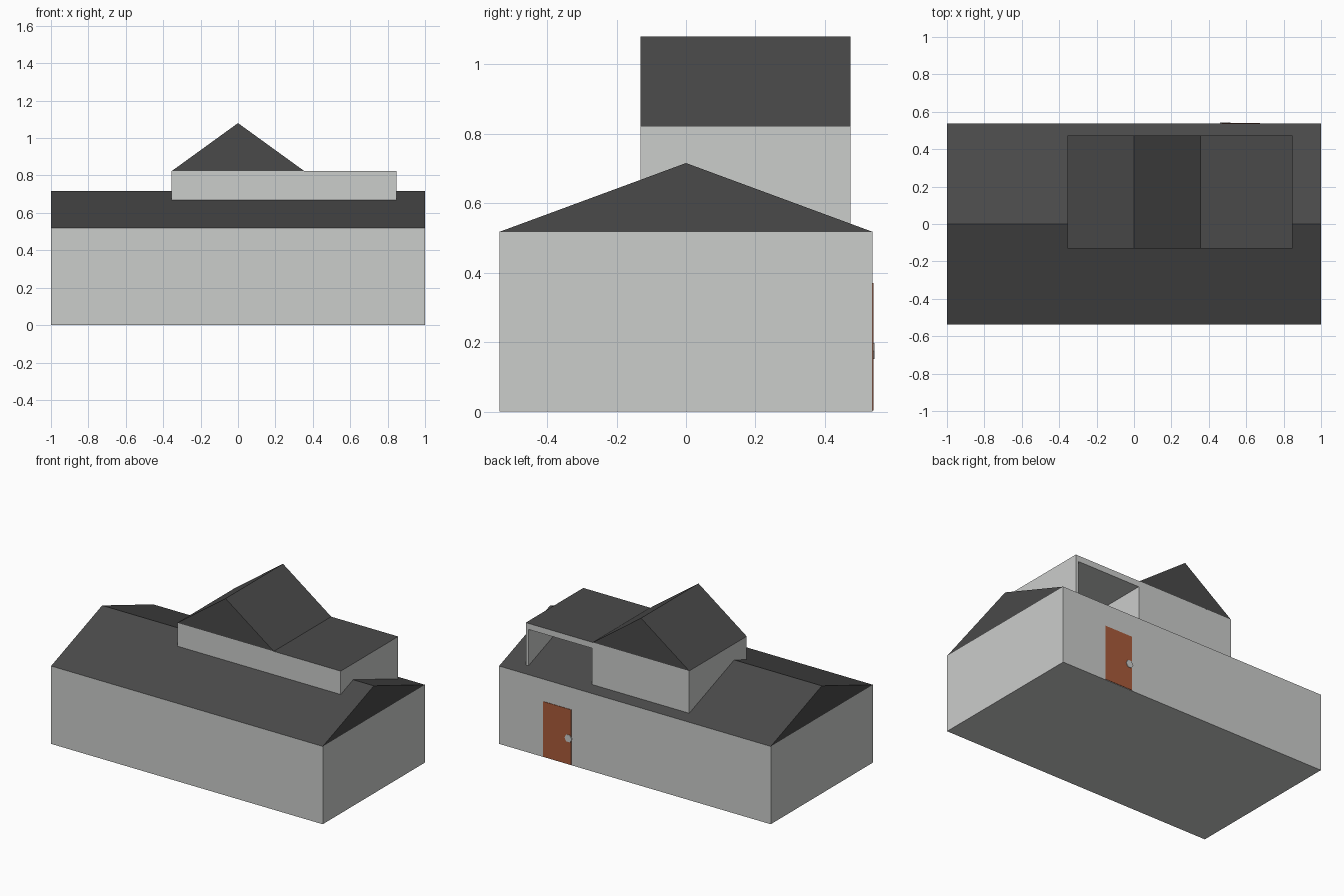
import bpy, bmesh, math

if "Cube" in bpy.data.objects:
    bpy.data.objects.remove(bpy.data.objects["Cube"])


def material(name, rgb):
    m = bpy.data.materials.new(name)
    m.diffuse_color = (*rgb, 1)
    m.use_nodes = True
    m.node_tree.nodes["Principled BSDF"].inputs["Base Color"].default_value = m.diffuse_color
    return m


WALL = material("light grey wall", (0.60, 0.61, 0.60))
ROOF = material("dark grey roof", (0.068, 0.068, 0.068))
DOOR = material("brown door", (0.40, 0.105, 0.043))


def extrude(name, profile, vec, *mats):
    """Closed solid: planar profile extruded along vec."""
    bm = bmesh.new()
    face = bm.faces.new([bm.verts.new(p) for p in profile])
    res = bmesh.ops.extrude_face_region(bm, geom=[face], use_keep_orig=True)
    verts = [g for g in res["geom"] if isinstance(g, bmesh.types.BMVert)]
    bmesh.ops.translate(bm, verts=verts, vec=vec)
    bmesh.ops.recalc_face_normals(bm, faces=bm.faces)
    me = bpy.data.meshes.new(name)
    bm.to_mesh(me)
    bm.free()
    for m in mats:
        me.materials.append(m)
    ob = bpy.data.objects.new(name, me)
    bpy.context.collection.objects.link(ob)
    return ob


def box(name, x0, x1, y0, y1, z0, z1, *mats):
    base = [(x0, y0, z0), (x1, y0, z0), (x1, y1, z0), (x0, y1, z0)]
    return extrude(name, base, (0, 0, z1 - z0), *mats)


# Main storey with a gable roof running left to right
box("house_body", -1, 1, -0.537, 0.537, 0, 0.518, WALL)
extrude("main_roof", [(-1, -0.537, 0.518), (-1, 0.537, 0.518), (-1, 0, 0.716)],
        (2, 0, 0), ROOF)

# Upper storey, dark on top, with a recessed balcony open to the back
upper = box("upper_storey", -0.355, 0.848, -0.131, 0.473, 0.48, 0.823, WALL, ROOF)
for p in upper.data.polygons:
    if p.normal.z > 0.9:
        p.material_index = 1
cutter = box("balcony_cutter", 0.36, 0.828, -0.111, 0.6, 0.4, 0.783, WALL)
cutter.hide_render = True
cutter.hide_viewport = True
cut = upper.modifiers.new("balcony", "BOOLEAN")
cut.operation = "DIFFERENCE"
cut.solver = "EXACT"
cut.object = cutter

# Upper gable roof running front to back
extrude("upper_roof", [(-0.355, -0.131, 0.823), (0.355, -0.131, 0.823), (0, -0.131, 1.08)],
        (0, 0.604, 0), ROOF)

# Back door plate and its handle
box("back_door", 0.468, 0.673, 0.535, 0.540, 0.003, 0.37, DOOR)
handle = [(0.488 + 0.027 * math.cos(math.tau * i / 6), 0.538,
           0.175 + 0.027 * math.sin(math.tau * i / 6)) for i in range(6)]
extrude("door_handle", handle, (0, 0.005, 0), WALL)
